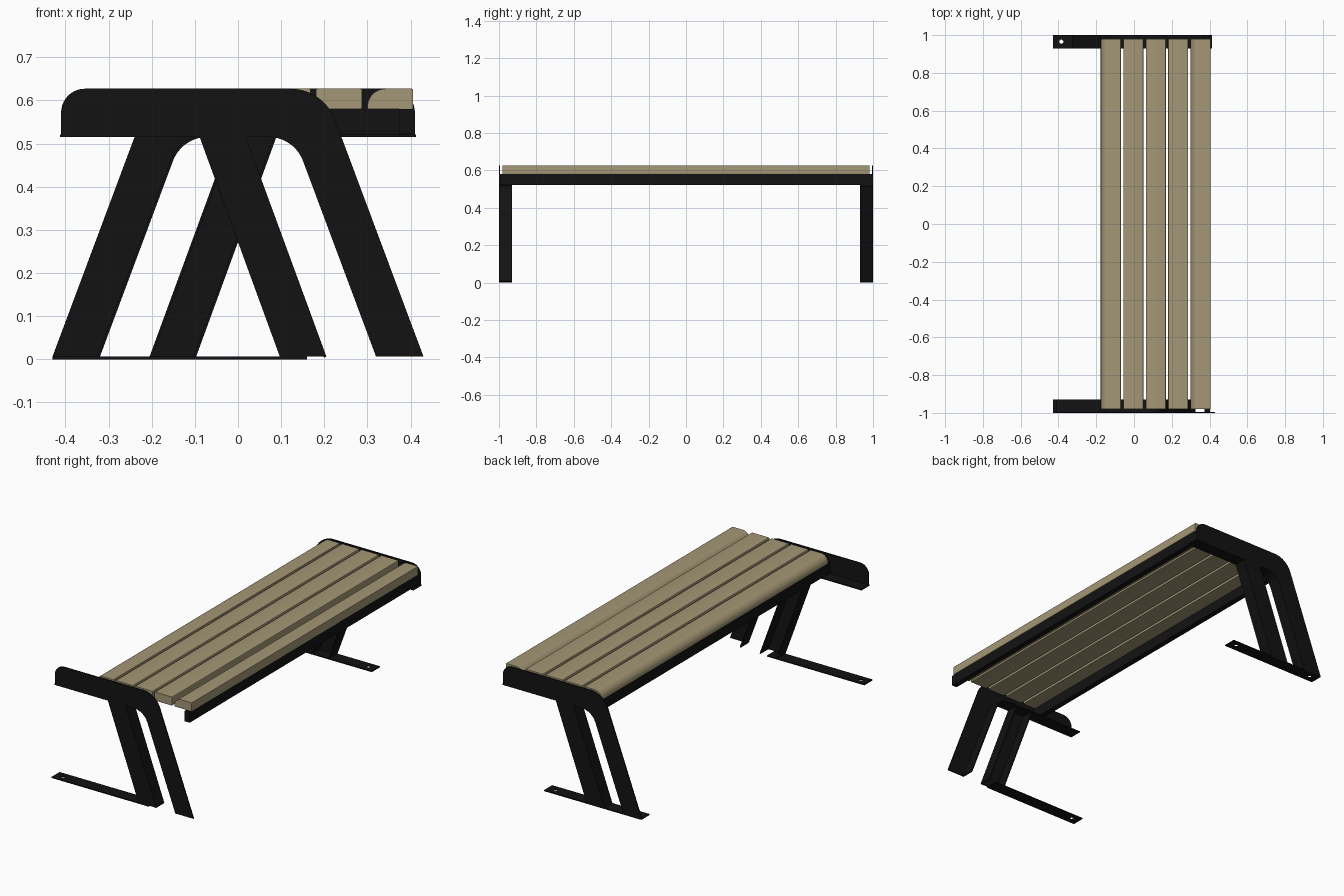
import bpy, bmesh, math
from mathutils import Vector, Matrix

if "Cube" in bpy.data.objects:
    bpy.data.objects.remove(bpy.data.objects["Cube"])


def material(name, rgb):
    m = bpy.data.materials.new(name)
    m.diffuse_color = (*rgb, 1)
    m.use_nodes = True
    m.node_tree.nodes["Principled BSDF"].inputs["Base Color"].default_value = m.diffuse_color
    return m


STEEL = material("black_steel", (0.006, 0.006, 0.006))
WOOD = material("tan_wood", (0.37, 0.31, 0.18))
T = 0.006          # sheet thickness
TURN = Matrix.Rotation(math.pi, 4, 'Z')


def rounded(pts, closed=True, steps=10):
    """Outline from (x, z[, radius]) corners, with arcs at the rounded ones."""
    out = []
    n = len(pts)
    for i, p in enumerate(pts):
        c = Vector(p[:2])
        r = p[2] if len(p) > 2 else 0
        if not r or (not closed and i in (0, n - 1)):
            out.append(c)
            continue
        a = (Vector(pts[i - 1][:2]) - c).normalized()
        b = (Vector(pts[(i + 1) % n][:2]) - c).normalized()
        half = a.angle(b) / 2
        mid = c + (a + b).normalized() * r / math.sin(half)
        s = c + a * r / math.tan(half) - mid
        e = c + b * r / math.tan(half) - mid
        sweep = math.pi - 2 * half
        for k in range(steps + 1):
            t = k / steps
            d = (s * math.sin((1 - t) * sweep) + e * math.sin(t * sweep)) / math.sin(sweep)
            out.append(mid + d)
    return out


def ribbon(path, t):
    """Thin strip outline: the path plus its offset to the left by t."""
    off = []
    for i, p in enumerate(path):
        d = path[min(i + 1, len(path) - 1)] - path[max(i - 1, 0)]
        d.normalize()
        off.append(p + Vector((-d.y, d.x)) * t)
    return path + off[::-1]


def prism(name, outline, y0, y1, mat, turned=False):
    bm = bmesh.new()
    f = bm.faces.new([bm.verts.new((p[0], y0, p[1])) for p in outline])
    new = bmesh.ops.extrude_face_region(bm, geom=[f])["geom"]
    verts = [g for g in new if isinstance(g, bmesh.types.BMVert)]
    bmesh.ops.translate(bm, verts=verts, vec=(0, y1 - y0, 0))
    if turned:
        bm.transform(TURN)
    bmesh.ops.recalc_face_normals(bm, faces=bm.faces)
    me = bpy.data.meshes.new(name)
    bm.to_mesh(me)
    bm.free()
    me.materials.append(mat)
    ob = bpy.data.objects.new(name, me)
    bpy.context.collection.objects.link(ob)
    bpy.ops.object.select_all(action='DESELECT')
    ob.select_set(True)
    bpy.context.view_layer.objects.active = ob
    bpy.ops.object.shade_smooth_by_angle(angle=math.radians(30))
    return ob


def rect(x0, x1, z0, z1, r=0):
    return rounded([(x0, z0, r), (x1, z0, r), (x1, z1, r), (x0, z1, r)], steps=3)


# End frames: flat web, bent flange under it, channel shaped inner leg
web = rounded([(-.41, .515), (-.41, .627, .055), (.198, .627, .11),
               (.43, T), (.32, T), (.13, .515, .085)])
under = ribbon(rounded([(-.412, .515), (.13, .515, .085), (.32, T)], closed=False), T)
leg_l = [Vector((-.09, .518)), Vector((.097, T))]
leg_r = [Vector((.017, .518)), Vector((.205, T))]
for side, turned in (("front", False), ("back", True)):
    prism(side + "_frame_web", web, -1, -1 + T, STEEL, turned)
    prism(side + "_frame_flange", under, -1, -.93, STEEL, turned)
    prism(side + "_inner_leg_web", leg_l + leg_r[::-1], -1, -1 + T, STEEL, turned)
    prism(side + "_inner_leg_flange_a", ribbon(leg_l, T), -1, -.93, STEEL, turned)
    prism(side + "_inner_leg_flange_b", ribbon(leg_r, -T), -1, -.93, STEEL, turned)

# Foot plates with bolt holes
for side, s in (("front", -1), ("back", 1)):
    plate = prism(side + "_foot_plate", rect(-.43, .16, 0, T), *sorted((s, s * .93)), STEEL)
    for x in (-.385, .115):
        bpy.ops.mesh.primitive_cylinder_add(vertices=16, radius=.011, depth=.1,
                                            location=(x, s * .965, 0))
        cutter = bpy.context.object
        cutter.name = side + "_hole_cutter"
        mod = plate.modifiers.new("hole", 'BOOLEAN')
        mod.operation = 'DIFFERENCE'
        mod.object = cutter
        bpy.context.view_layer.objects.active = plate
        bpy.ops.object.modifier_apply(modifier=mod.name)
        bpy.data.objects.remove(cutter)

# Long rails under the slats
for name, x in (("left_rail", -.177), ("right_rail", .373)):
    prism(name, rect(x, x + .03, .523, .58), -.994, .994, STEEL)

# Seat slats; first and last have a large rounded left edge
for i in range(5):
    x = -.175 + i * .1187
    w = .106
    if i in (0, 4):
        shape = rounded([(x, .58), (x + w, .58, .003), (x + w, .627, .003), (x, .627, .042)])
    else:
        shape = rect(x, x + w, .58, .627, .003)
    prism("slat_%d" % (i + 1), shape, -.98, .98, WOOD)
